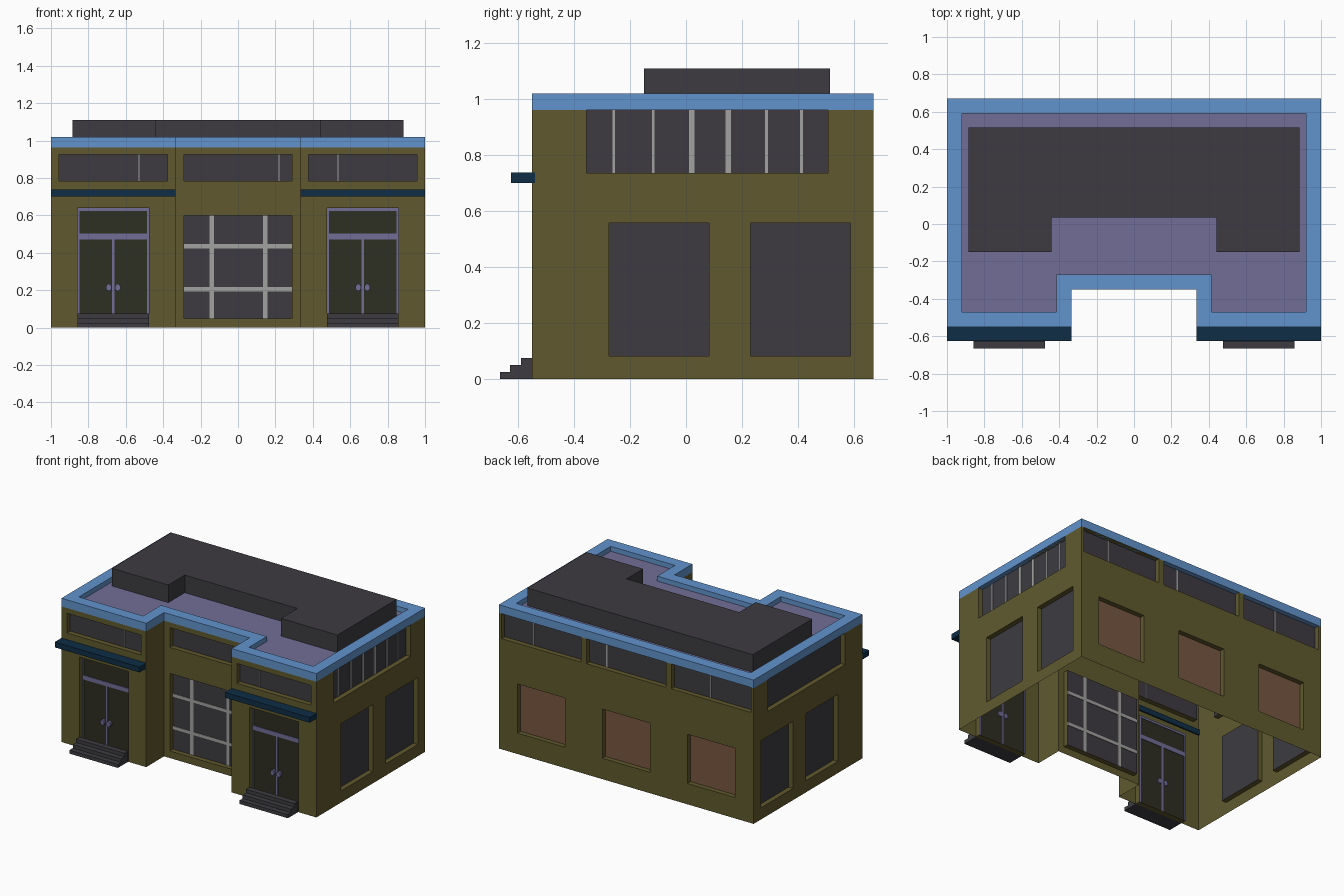
import bpy, bmesh, math

if "Cube" in bpy.data.objects:
    bpy.data.objects.remove(bpy.data.objects["Cube"])


def material(name, r, g, b):
    lin = [((v / 255 + 0.055) / 1.055) ** 2.4 if v > 10 else v / 3295 for v in (r, g, b)]
    m = bpy.data.materials.new(name)
    m.diffuse_color = (*lin, 1)
    m.use_nodes = True
    m.node_tree.nodes["Principled BSDF"].inputs["Base Color"].default_value = m.diffuse_color
    return m


OLIVE = material("olive_wall", 96, 89, 46)
CHARCOAL = material("charcoal", 61, 59, 65)
BLUE = material("blue_trim", 98, 148, 205)
PURPLE = material("purple_grey", 113, 109, 151)
NAVY = material("navy_awning", 14, 45, 70)
DOOR = material("dark_door", 45, 46, 34)
BROWN = material("brown_shutter", 119, 86, 65)
PALE = material("pale_mullion", 162, 162, 160)

DEPTH = 0.035          # window recess
EAVE, TOP, DECK = 0.962, 1.02, 0.985


def finish(bm, name, mats):
    me = bpy.data.meshes.new(name)
    bm.to_mesh(me)
    bm.free()
    for m in mats:
        me.materials.append(m)
    ob = bpy.data.objects.new(name, me)
    bpy.context.collection.objects.link(ob)
    return ob


def box(name, x, y, z, mat):
    bm = bmesh.new()
    bmesh.ops.create_cube(bm, size=1)
    for v in bm.verts:
        v.co = [r[0] if c < 0 else r[1] for c, r in zip(v.co, (sorted(x), sorted(y), sorted(z)))]
    return finish(bm, name, [mat])


def prism(name, pts, vec, mat):
    """Closed solid: 3D outline extruded along vec."""
    bm = bmesh.new()
    f = bm.faces.new([bm.verts.new(p) for p in pts])
    ext = bmesh.ops.extrude_face_region(bm, geom=[f], use_keep_orig=True)
    moved = [g for g in ext["geom"] if isinstance(g, bmesh.types.BMVert)]
    bmesh.ops.translate(bm, vec=vec, verts=moved)
    bmesh.ops.recalc_face_normals(bm, faces=bm.faces)
    return finish(bm, name, [mat])


def wall(name, axis, pos, inward, c0, c1, openings=(), bars=()):
    """Wall sheet with recessed openings (c0, c1, z0, z1, material) and bars lying on the panes."""
    def P(c, d, z):
        return (c, pos + inward * d, z) if axis == "x" else (pos + inward * d, c, z)
    bm = bmesh.new()
    mats = [OLIVE]

    def quad(pts, mat=OLIVE):
        if mat not in mats:
            mats.append(mat)
        f = bm.faces.new([bm.verts.new(P(*p)) for p in pts])
        f.material_index = mats.index(mat)
    cs = sorted({c0, c1, *(v for o in openings for v in o[:2])})
    zs = sorted({0, EAVE, *(v for o in openings for v in o[2:4])})
    for a, b in zip(cs, cs[1:]):
        for l, h in zip(zs, zs[1:]):
            if not any(o[0] < (a + b) / 2 < o[1] and o[2] < (l + h) / 2 < o[3] for o in openings):
                quad([(a, 0, l), (b, 0, l), (b, 0, h), (a, 0, h)])
    D = DEPTH
    for a, b, l, h, mat in openings:
        quad([(a, D, l), (b, D, l), (b, D, h), (a, D, h)], mat)
        quad([(a, 0, l), (a, D, l), (a, D, h), (a, 0, h)])
        quad([(b, 0, h), (b, D, h), (b, D, l), (b, 0, l)])
        quad([(a, 0, l), (b, 0, l), (b, D, l), (a, D, l)])
        quad([(a, D, h), (b, D, h), (b, 0, h), (a, 0, h)])
    bmesh.ops.remove_doubles(bm, verts=bm.verts, dist=1e-5)
    if (axis == "x") == (inward < 0):
        bmesh.ops.reverse_faces(bm, faces=bm.faces)
    finish(bm, name, mats)
    for a, b, l, h, mat in bars:
        d = sorted((pos + inward * (D - 0.004), pos + inward * (D + 0.004)))
        xy = ((a, b), d) if axis == "x" else (d, (a, b))
        box(name + "_bar", *xy, (l, h), mat)


def vbar(c, w, l, h, mat=PALE):
    return (c - w / 2, c + w / 2, l, h, mat)


# Front wings with doors, awnings and steps
for s, side in ((-1, "left"), (1, "right")):
    m = s * 0.667
    a, b = sorted((s * 0.335, s))
    frame = [(m - 0.19, m + 0.19, 0.472, 0.502, PURPLE), (m - 0.19, m + 0.19, 0.624, 0.64, PURPLE),
             vbar(m, 0.014, 0, 0.48, PURPLE), vbar(m - 0.186, 0.009, 0, 0.64, PURPLE),
             vbar(m + 0.186, 0.009, 0, 0.64, PURPLE)]
    wall(side + "_front_wall", "x", -0.55, 1, a, b,
         [(m - 0.191, m + 0.191, 0, 0.64, DOOR), (m - 0.29, m + 0.29, 0.785, 0.925, CHARCOAL)],
         frame + [vbar(-0.53 if s < 0 else 0.535, 0.006, 0.785, 0.925)])
    wall(side + "_notch_wall", "y", s * 0.335, s, -0.55, -0.35)
    box(side + "_awning", (a, b), (-0.625, -0.54), (0.70, 0.738), NAVY)
    x0 = m - 0.19
    prof = [(-0.55, 0), (-0.665, 0), (-0.665, 0.025), (-0.628, 0.025), (-0.628, 0.05),
            (-0.59, 0.05), (-0.59, 0.075), (-0.55, 0.075)]
    prism(side + "_steps", [(x0, y, z) for y, z in prof], (0.38, 0, 0), CHARCOAL)
    for k in (-1, 1):
        ring = [(m + k * 0.024 + 0.016 * math.cos(i * math.pi / 4), -0.535,
                 0.215 + 0.02 * math.sin(i * math.pi / 4)) for i in range(8)]
        prism(side + "_door_handle", ring, (0, 0.03, 0), PURPLE)

# Recessed centre wall with the big gridded window
grid = [vbar(c, 0.025, 0.05, 0.60) for c in (-0.14, 0.146)]
grid += [(-0.29, 0.29, z - 0.011, z + 0.011, PALE) for z in (0.205, 0.435)]
wall("centre_front_wall", "x", -0.35, 1, -0.335, 0.335,
     [(-0.29, 0.29, 0.05, 0.60, CHARCOAL), (-0.29, 0.29, 0.785, 0.925, CHARCOAL)],
     grid + [vbar(0.22, 0.006, 0.785, 0.925)])

# Side walls
for s, side in ((-1, "left"), (1, "right")):
    stripes = [(-0.258, 0.01), (-0.117, 0.01), (0.02, 0.02), (0.151, 0.02), (0.287, 0.01), (0.412, 0.01)]
    wall(side + "_side_wall", "y", s, -s, -0.55, 0.67,
         [(-0.275, 0.083, 0.083, 0.558, CHARCOAL), (0.23, 0.587, 0.083, 0.558, CHARCOAL),
          (-0.355, 0.507, 0.737, EAVE, CHARCOAL)],
         [vbar(c, w, 0.737, EAVE) for c, w in stripes] if s > 0 else [])

# Back wall: three shuttered windows under three wide ones
back = []
for m in (-0.667, 0, 0.667):
    back += [(m - 0.187, m + 0.187, 0.148, 0.497, BROWN), (m - 0.312, m + 0.312, 0.785, EAVE, CHARCOAL)]
wall("back_wall", "x", 0.67, -1, -1, 1, back,
     [vbar(c, 0.01, 0.785, EAVE) for c in (0.75, 0.175, -0.64)])


# Roof: U-shaped parapet, deck and raised block
def u_shape(x, y0, y1, nx, ny):
    return [(-x, y0), (-nx, y0), (-nx, ny), (nx, ny), (nx, y0), (x, y0), (x, y1), (-x, y1)]


outer = u_shape(1, -0.55, 0.67, 0.335, -0.35)
inner = u_shape(0.92, -0.47, 0.59, 0.415, -0.27)
bm = bmesh.new()
loops = [[bm.verts.new((x, y, z)) for x, y in pts]
         for pts, z in ((outer, EAVE), (outer, TOP), (inner, TOP), (inner, EAVE))]
for k in range(4):
    lo, hi = loops[k], loops[(k + 1) % 4]
    for i in range(8):
        j = (i + 1) % 8
        bm.faces.new((lo[i], lo[j], hi[j], hi[i]))
bmesh.ops.recalc_face_normals(bm, faces=bm.faces)
finish(bm, "parapet", [BLUE])

prism("roof_deck", [(x, y, DECK - 0.02) for x, y in inner], (0, 0, 0.02), PURPLE)
block = u_shape(0.885, -0.15, 0.515, 0.442, 0.035)
prism("roof_block", [(x, y, DECK - 0.005) for x, y in block], (0, 0, 1.11 - DECK + 0.005), CHARCOAL)
